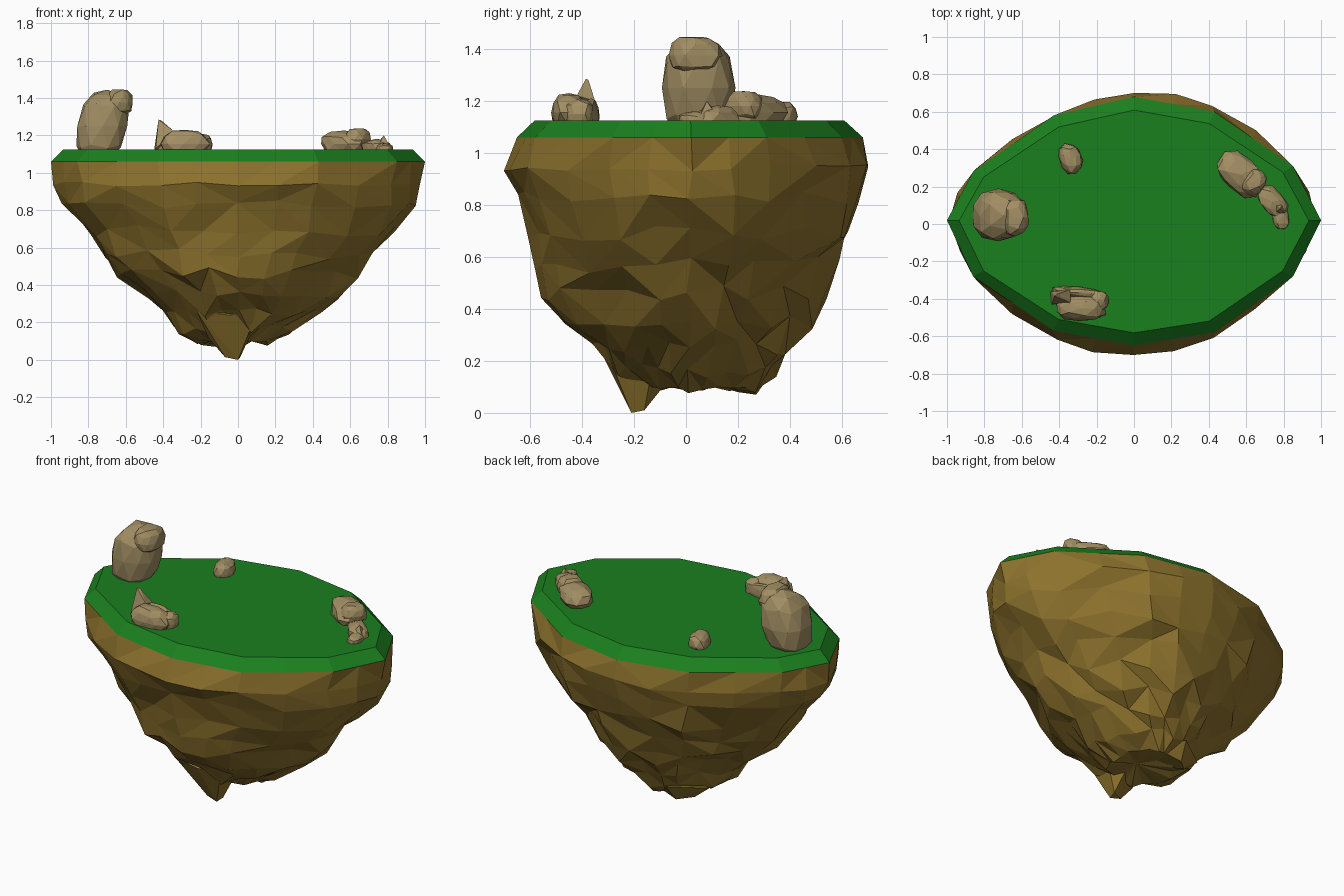
import bpy
import bmesh
import math
import random
from mathutils import Vector, Matrix

cube = bpy.data.objects.get("Cube")
if cube:
    bpy.data.objects.remove(cube, do_unlink=True)


def make_material(name, colour):
    material = bpy.data.materials.new(name)
    material.use_nodes = True
    material.diffuse_color = (*colour, 1)
    shader = next(n for n in material.node_tree.nodes if n.type == "BSDF_PRINCIPLED")
    shader.inputs["Base Color"].default_value = (*colour, 1)
    shader.inputs["Roughness"].default_value = 0.9
    return material


grass_green = make_material("grass green", (0.011, 0.215, 0.013))
earth_brown = make_material("earth brown", (0.265, 0.168, 0.026))
stone_tan = make_material("stone tan", (0.36, 0.272, 0.125))


def finish(bm, name, material):
    bmesh.ops.recalc_face_normals(bm, faces=bm.faces)
    mesh = bpy.data.meshes.new(name)
    bm.to_mesh(mesh)
    bm.free()
    mesh.materials.append(material)
    obj = bpy.data.objects.new(name, mesh)
    bpy.context.collection.objects.link(obj)
    return obj


# Plan outline of the island: main corners, and halfway points between them
CORNERS = [(1, .02), (.85, .31), (.43, .6), (0, .68), (-.43, .58), (-.86, .28),
           (-1, .02), (-.86, -.28), (-.43, -.57), (0, -.65), (.43, -.58), (.85, -.28)]
RIM = []
for (ax, ay), (bx, by) in zip(CORNERS, CORNERS[1:] + CORNERS[:1]):
    RIM += [(ax, ay), ((ax + bx) / 2, (ay + by) / 2)]
COUNT = len(RIM)
EDGE_Z, TOP_Z = 1.06, 1.125

# Grass slab with a bevelled edge
bm = bmesh.new()
lower = [bm.verts.new((x, y, EDGE_Z)) for x, y in RIM]
upper = [bm.verts.new((x * .935, y * .895, TOP_Z)) for x, y in RIM]
for i in range(COUNT):
    j = (i + 1) % COUNT
    bm.faces.new((lower[i], lower[j], upper[j], upper[i]))
bm.faces.new(upper)
bm.faces.new(lower[::-1])
finish(bm, "grass_top", grass_green)

# Craggy underside: height, left, right, front and back reach, roughness
LEVELS = [
    (EDGE_Z, 1, 1, .65, .68, 0),
    (.94, .98, .98, .70, .71, .01),
    (.83, .94, .95, .65, .675, .018),
    (.69, .81, .86, .6, .645, .024),
    (.57, .73, .74, .565, .58, .024),
    (.46, .65, .65, .54, .53, .024),
    (.35, .51, .55, .465, .47, .024),
    (.25, .41, .44, .37, .41, .022),
    (.16, .34, .29, .27, .34, .02),
    (.09, .22, .17, .15, .27, .012),
]
rng = random.Random(11)
bm = bmesh.new()
rings = []
for level, (z, left, right, front, back, rough) in enumerate(LEVELS):
    ring = []
    for i, (x, y) in enumerate(RIM):
        # below the rim the plan is rounder and swells slightly on one diagonal
        swell = 1 + .08 * x * y if level else 1
        bulge = 1.03 if level and i % 2 else 1
        x *= bulge * (right if x > 0 else left)
        y *= bulge * swell * (back / .68 if y > 0 else front / .65)
        push = 1 + rng.uniform(-1.4, 1) * rough / max(math.hypot(x, y), .2)
        slide = rng.uniform(-1, 1) * rough
        ring.append(bm.verts.new((x * push - y * slide, y * push + x * slide,
                                  z + rng.uniform(-1.4, 1.4) * rough)))
    rings.append(ring)
for above, below in zip(rings, rings[1:]):
    for i in range(COUNT):
        a, b = above[i], above[(i + 1) % COUNT]
        c, d = below[(i + 1) % COUNT], below[i]
        if rng.random() < .5:
            bm.faces.new((a, b, c))
            bm.faces.new((a, c, d))
        else:
            bm.faces.new((a, b, d))
            bm.faces.new((b, c, d))
hollow = bm.verts.new((0, .02, .12))
for i in range(COUNT):
    bm.faces.new((rings[-1][i], rings[-1][(i + 1) % COUNT], hollow))
finish(bm, "earth_body", earth_brown)


def crag(name, points, material):
    """Faceted lump wrapped around a few corner points."""
    bm = bmesh.new()
    for point in points:
        bm.verts.new(point)
    result = bmesh.ops.convex_hull(bm, input=bm.verts)
    spare = [v for v in result["geom_interior"] if isinstance(v, bmesh.types.BMVert)]
    bmesh.ops.delete(bm, geom=spare, context="VERTS")
    return finish(bm, name, material)


# Hanging tips under the island
crag("front_tip", [(0, -.21, 0), (-.07, -.2, .015), (.01, -.16, .01), (-.16, -.2, .12),
                   (.06, -.14, .12), (-.22, -.31, .26), (.1, -.31, .25),
                   (-.05, -.33, .24), (0, -.08, .11)], earth_brown)
crag("back_tip", [(-.2, .2, .08), (-.12, .27, .07), (-.3, .2, .16), (-.1, .34, .17),
                  (.05, .24, .11), (-.1, .05, .12)], earth_brown)


def boulder(name, centre, size, turn=0, box=.8, rough=.08, lean=0, seed=1):
    """Flat-faced stone: a squared-off icosphere, roughened and leaned in x."""
    rng = random.Random(seed)
    bm = bmesh.new()
    bmesh.ops.create_icosphere(bm, subdivisions=2, radius=1)
    spin = Matrix.Rotation(math.radians(turn), 3, "Z")
    for v in bm.verts:
        p = Vector([math.copysign(abs(c) ** box, c) for c in v.co])
        p *= 1 + rng.uniform(-rough, rough)
        p = Vector([c * s for c, s in zip(p, size)])
        p = spin @ p
        p.x += lean * p.z
        v.co = p + Vector(centre)
    return finish(bm, name, stone_tan)


# Tall standing stone on the right, with a shoulder at its head
boulder("tall_stone", (-.725, .045, 1.25), (.135, .14, .195), box=.8, rough=.045, lean=.14, seed=3)
boulder("tall_stone_shoulder", (-.635, .035, 1.375), (.072, .1, .075), rough=.07, seed=5)

# Hollowed stone at the front: a bulging side, a thin ridge and a horn
boulder("front_stone", (-.285, -.45, 1.155), (.135, .073, .08), turn=-3, box=.9, seed=7)
boulder("front_stone_ridge", (-.3, -.365, 1.14), (.14, .03, .07), turn=-6, box=.9, seed=8)
boulder("front_stone_end", (-.19, -.41, 1.15), (.055, .055, .06), seed=9)
crag("front_stone_horn", [(-.425, -.385, 1.285), (-.41, -.375, 1.28), (-.45, -.36, 1.11),
                          (-.44, -.43, 1.13), (-.34, -.42, 1.22), (-.34, -.35, 1.2),
                          (-.43, -.36, 1.2)], stone_tan)

# Pair of stones on the left
boulder("left_stone", (.57, .265, 1.155), (.14, .095, .07), turn=-40, box=.85, seed=12)
boulder("left_stone_head", (.64, .225, 1.18), (.058, .075, .06), turn=-40, seed=13)
boulder("left_low_stone", (.74, .12, 1.125), (.095, .06, .055), turn=-50, seed=14)
boulder("left_low_stone_tail", (.785, .035, 1.12), (.045, .065, .04), turn=10, seed=15)
crag("left_low_stone_horn", [(.78, .08, 1.2), (.74, .12, 1.15), (.8, .12, 1.14),
                             (.82, .05, 1.13), (.74, .05, 1.13), (.78, .03, 1.11)], stone_tan)

# Small stone at the back
boulder("back_stone", (-.34, .35, 1.14), (.06, .08, .06), turn=20, seed=17)
